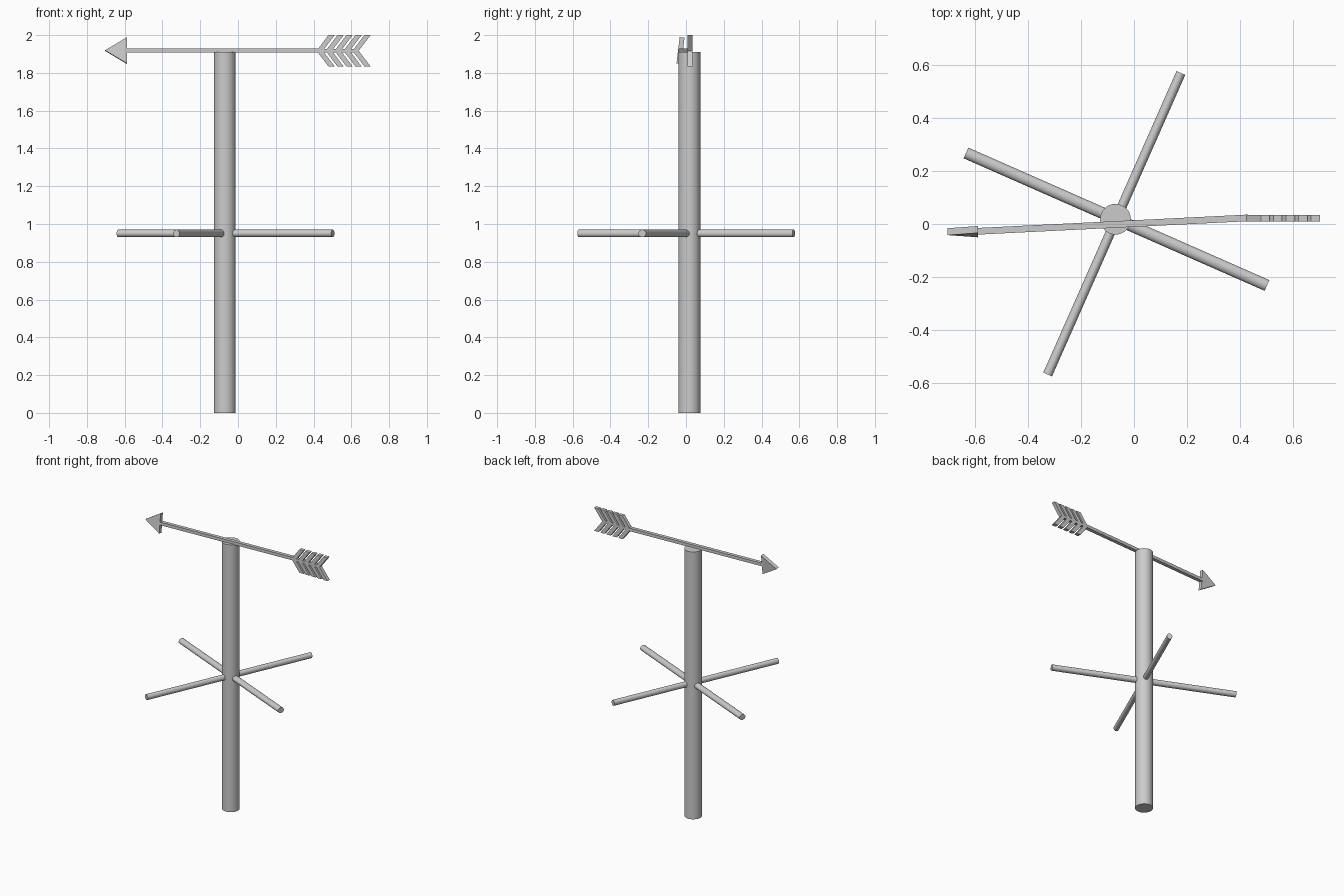
import bpy, bmesh
from math import pi, atan2
from mathutils import Vector, Matrix

if "Cube" in bpy.data.objects:
    bpy.data.objects.remove(bpy.data.objects["Cube"])

POLE_X, POLE_Y = -0.07, 0.018
ARROW_Z = 1.918


def finish(name, bm, smooth=False):
    bmesh.ops.recalc_face_normals(bm, faces=bm.faces)
    me = bpy.data.meshes.new(name)
    bm.to_mesh(me)
    bm.free()
    ob = bpy.data.objects.new(name, me)
    bpy.context.collection.objects.link(ob)
    if smooth:
        bpy.ops.object.select_all(action='DESELECT')
        ob.select_set(True)
        bpy.context.view_layer.objects.active = ob
        bpy.ops.object.shade_smooth_by_angle()
    return ob


def cylinder(name, matrix, radius, length):
    bm = bmesh.new()
    bmesh.ops.create_cone(bm, cap_ends=True, segments=32, radius1=radius,
                          radius2=radius, depth=length, matrix=matrix)
    return finish(name, bm, True)


def plate(name, outline, thickness, matrix):
    """Extrude an x/z outline along y, centred on y = 0."""
    bm = bmesh.new()
    face = bm.faces.new([bm.verts.new((x, -thickness / 2, z)) for x, z in outline])
    ext = bmesh.ops.extrude_face_region(bm, geom=[face])
    bmesh.ops.translate(bm, vec=(0, thickness, 0),
                        verts=[v for v in ext['geom'] if isinstance(v, bmesh.types.BMVert)])
    bmesh.ops.transform(bm, matrix=matrix, verts=bm.verts)
    return finish(name, bm)


# Upright pole
cylinder("pole", Matrix.Translation((POLE_X, POLE_Y, 0.955)), 0.058, 1.91)

# Two crossed direction rods, slightly oval in section
for name, a, b, wide in (("cross_rod_long", (-0.634, 0.268), (0.502, -0.232), 0.022),
                         ("cross_rod_side", (-0.326, -0.568), (0.177, 0.57), 0.018)):
    a, b = Vector(a), Vector(b)
    mid, d = (a + b) / 2, b - a
    m = (Matrix.Translation((mid.x, mid.y, 0.95)) @ Matrix.Rotation(atan2(d.y, d.x), 4, 'Z')
         @ Matrix.Rotation(pi / 2, 4, 'Y') @ Matrix.Diagonal((0.02, wide, 1, 1)))
    cylinder(name, m, 1, d.length)

# Arrow shaft: square bar turned slightly off the x axis
p, q = Vector((-0.6, -0.028)), Vector((0.43, 0.023))
half = (q - p).length / 2
plate("arrow_shaft", [(-half, -0.011), (half, -0.011), (half, 0.011), (-half, 0.011)], 0.025,
      Matrix.Translation((*((p + q) / 2), ARROW_Z))
      @ Matrix.Rotation(atan2(q.y - p.y, q.x - p.x), 4, 'Z'))

# Arrow head: flat triangle with a small tilt
plate("arrow_head", [(-0.058, 0), (0.058, -0.07), (0.058, 0.07)], 0.026,
      Matrix.Translation((-0.646, -0.029, ARROW_Z)) @ Matrix.Rotation(-0.12, 4, 'X'))

# Fletching: swept feathers joined along a thin spine
PITCH, WIDTH, RISE, SWEEP, SPINE = 0.0475, 0.033, 0.083, 0.063, 0.009
upper = []
for i in range(5):
    left = i * PITCH
    right = left + WIDTH
    upper += [(left + SWEEP, RISE), (right + SWEEP, RISE)]
    if i < 4:
        s = SWEEP * SPINE / RISE
        upper += [(right + s, SPINE), (left + PITCH + s, SPINE)]
lower = [(x, -z) for x, z in reversed(upper)]
plate("fletching", [(0, 0)] + upper + [(4 * PITCH + WIDTH, 0)] + lower, 0.025,
      Matrix.Translation((0.416, 0.021, ARROW_Z - 0.001)))
